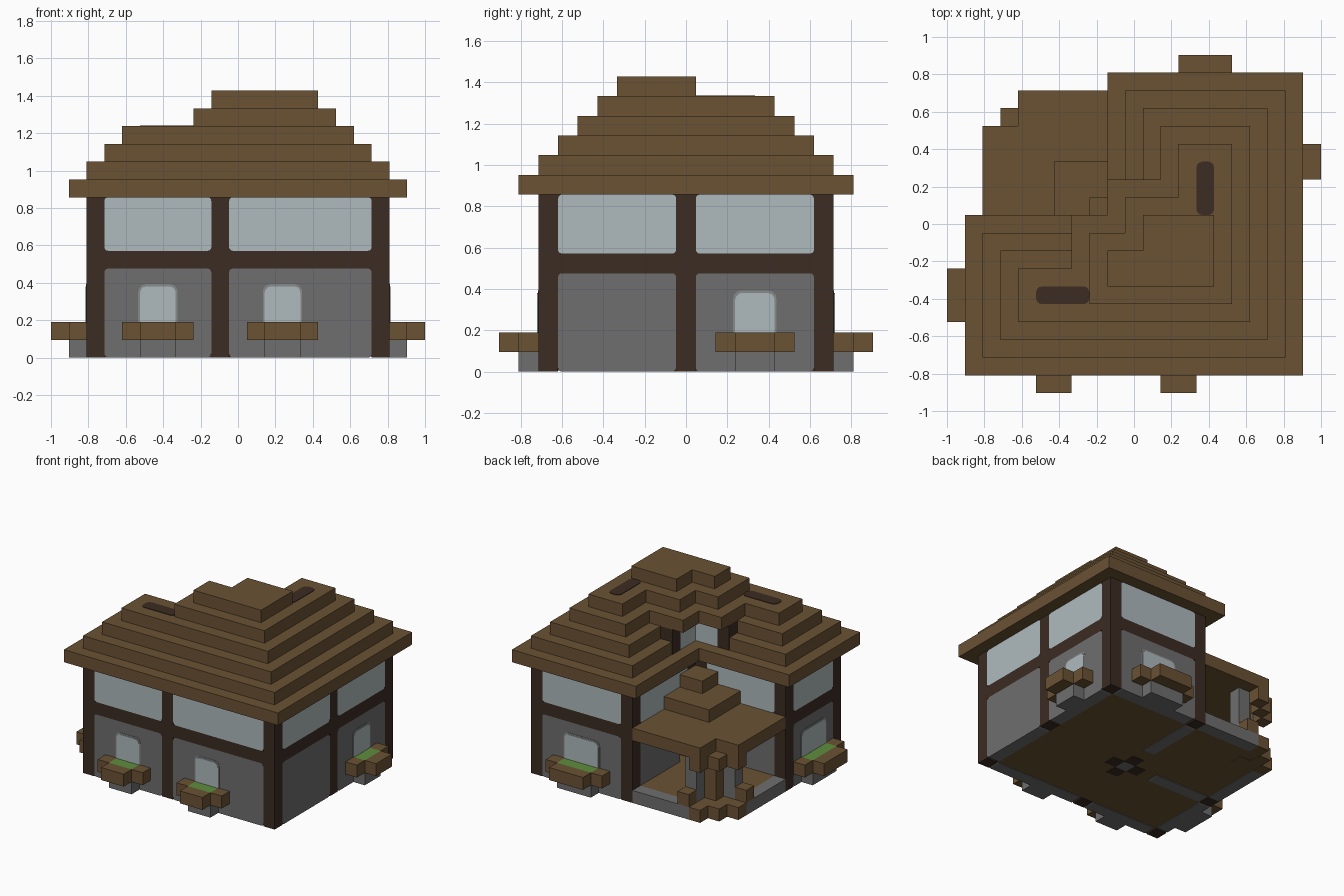
import bpy, bmesh
from mathutils import Vector

if "Cube" in bpy.data.objects:
    bpy.data.objects.remove(bpy.data.objects["Cube"])

U = 2 / 21                                # one block
ORIGIN = Vector((10.5, 9.5, 0))           # block coordinates of the centre


def material(name, rgb):
    m = bpy.data.materials.new(name)
    m.use_nodes = True
    m.diffuse_color = (*rgb, 1)
    bsdf = m.node_tree.nodes["Principled BSDF"]
    bsdf.inputs["Base Color"].default_value = (*rgb, 1)
    bsdf.inputs["Roughness"].default_value = 0.9
    return m


BROWN = material("roof brown", (0.145, 0.085, 0.034))
DARK = material("dark timber", (0.044, 0.025, 0.016))
GREY = material("stone grey", (0.156, 0.156, 0.156))
TRIM = material("light stone", (0.25, 0.26, 0.26))
GLASS = material("pale glass", (0.43, 0.49, 0.51))
GREEN = material("grass green", (0.11, 0.27, 0.045))


def part(name, mat, boxes, axis=None, radius=0.2):
    """Blocks given as (x0, y0, z0, x1, y1, z1); corners rounded around axis."""
    bm = bmesh.new()
    for b in boxes:
        lo, hi = Vector(b[:3]), Vector(b[3:])
        verts = bmesh.ops.create_cube(bm, size=1)["verts"]
        for v in verts:
            v.co = Vector([(lo[n] + hi[n]) / 2 + v.co[n] * (hi[n] - lo[n]) for n in range(3)])
            v.co = (v.co - ORIGIN) * U
        if axis is not None:
            edges = {e for v in verts for e in v.link_edges
                     if abs((e.verts[0].co - e.verts[1].co).normalized()[axis]) > 0.9}
            bmesh.ops.bevel(bm, geom=list(edges), offset=radius * U, segments=3,
                            profile=0.5, affect='EDGES')
    bmesh.ops.recalc_face_normals(bm, faces=bm.faces)
    mesh = bpy.data.meshes.new(name)
    bm.to_mesh(mesh)
    bm.free()
    mesh.materials.append(mat)
    ob = bpy.data.objects.new(name, mesh)
    bpy.context.collection.objects.link(ob)
    return ob


def layer(rects, z, h=1):
    return [(x0, y0, z, x1, y1, z + h) for x0, y0, x1, y1 in rects]


def cells(points, z0, z1):
    return [(x, y, z0, x + 1, y + 1, z1) for x, y in points]


# Floor
part("floor", BROWN, [(3, 3, 0.05, 18, 16, 1)])

# Corner and middle posts
part("posts", DARK, cells([(2, 2), (9, 2), (18, 2), (18, 9), (18, 16), (10, 16), (2, 8),
                           (9, 8), (10, 9), (11, 8), (10, 7)], 0, 9))
part("inner_pillar", GREY, cells([(10, 8)], 0, 9))


# Wall bays: stone below, beam, glass above; axis is the wall normal
def bay(name, axis, a0, a1, depth, stone=None):
    def slab(s, e, z0, z1, inset=0):
        if axis == 1:
            return (s, depth + inset, z0, e, depth + 1 - inset, z1)
        return (depth + inset, s, z0, depth + 1 - inset, e, z1)
    s0, s1 = stone or (a0, a1)
    part(name + "_stone", GREY, [slab(s0, s1, 0, 5)], axis)
    part(name + "_glass", GLASS, [slab(a0, a1, 6, 9)], axis)
    part(name + "_beam", DARK, [slab(a0, a1, 5, 6), slab(a0, a1, 6, 9, 0.05),
                                slab(s0, s1, 4, 5, 0.05)])


bay("front_left_bay", 1, 10, 18, 2)
bay("front_right_bay", 1, 3, 9, 2)
bay("side_front_bay", 0, 3, 9, 18)
bay("side_back_bay", 0, 10, 16, 18)
bay("back_bay", 1, 11, 18, 16)
bay("wing_end_bay", 0, 3, 8, 2)
bay("porch_front_bay", 1, 3, 9, 8, (3, 8))
bay("porch_side_bay", 0, 10, 16, 10, (11, 16))


# Small windows, each with a planter below
def window(name, side, a0, a1):
    def box(s, e, d0, d1, z0, z1):
        if side == "front":
            return (s, 2 - d1, z0, e, 2 - d0, z1)
        if side == "back":
            return (s, 17 + d0, z0, e, 17 + d1, z1)
        if side == "left":
            return (19 + d0, s, z0, 19 + d1, e, z1)
        return (2 - d1, s, z0, 2 - d0, e, z1)
    axis = 1 if side in ("front", "back") else 0
    part(name + "_frame", TRIM, [box(a0 - 0.1, a1 + 0.1, -0.02, 0.03, 1.5, 4.12)], axis, 0.4)
    part(name + "_pane", GLASS, [box(a0, a1, -0.02, 0.06, 1.5, 4)], axis, 0.35)
    part(name + "_planter_base", GREY, [box(a0, a1, 0, 1, 0, 1)])
    part(name + "_planter_grass", GREEN, [box(a0, a1, 0, 1, 1, 2)])
    part(name + "_planter", BROWN, [box(a0, a1, 1, 2, 1, 2), box(a0 - 1, a0, 0, 1, 1, 2),
                                    box(a1, a1 + 1, 0, 1, 1, 2)])


window("front_window_a", "front", 5, 7)
window("front_window_b", "front", 12, 14)
window("left_window", "left", 12, 14)
window("right_window", "right", 4, 7)
window("back_window", "back", 13, 16)

# Stepped main roof
for t in range(3):
    part(f"roof_step_{t + 1}", BROWN,
         layer([(1 + t, 1 + t, 20 - t, 10 - t), (9 + t, 1 + t, 20 - t, 18 - t)], 9 + t))
part("roof_step_4", BROWN,
     layer([(4, 4, 17, 7), (7, 4, 17, 10), (9, 4, 17, 12), (12, 4, 17, 15)], 12))
part("roof_step_5", BROWN, layer([(8, 5, 16, 9), (10, 5, 16, 11), (13, 5, 16, 14)], 13))
part("roof_step_6", BROWN, layer([(9, 6, 15, 8), (11, 6, 15, 10)], 14))
part("ridge_logs", DARK, [(5, 5, 12.5, 8, 6, 13.04), (14, 10, 13.5, 15, 13, 14.04)], 2, 0.35)

# Dormer in the inner corner
part("dormer_glass", GLASS, [(8, 8, 10, 11, 9.04, 12), (9.96, 8, 10, 11, 11, 12)])
part("dormer_posts", DARK, [(7, 8, 10, 8, 9.05, 12), (9.95, 11, 10, 11, 12, 12)])

# Porch: low walls, diagonal entrance, stepped roof
part("porch_low_wall", GREY, [(5, 16, 0, 10, 17, 1), (2, 9, 0, 3, 14, 1)])
part("porch_pillars", GREY, cells([(5, 15), (3, 13)], 1, 5))
part("porch_door", BROWN, cells([(4, 14)], 0, 5))
part("porch_wall_caps", BROWN, cells([(5, 16), (2, 13)], 1, 2))
diagonal = [(4, 16), (3, 15), (2, 14)]
part("porch_doorstep", BROWN, cells(diagonal, 0, 1))
part("porch_lintel", BROWN, cells(diagonal, 4, 5))
part("porch_roof_lower", BROWN, layer([(2, 9, 10, 15), (4, 15, 10, 17)], 5))
part("porch_roof_middle", BROWN, layer([(6, 9, 10, 13)], 6))
part("porch_roof_top", BROWN, layer([(8, 9, 10, 11)], 7))
